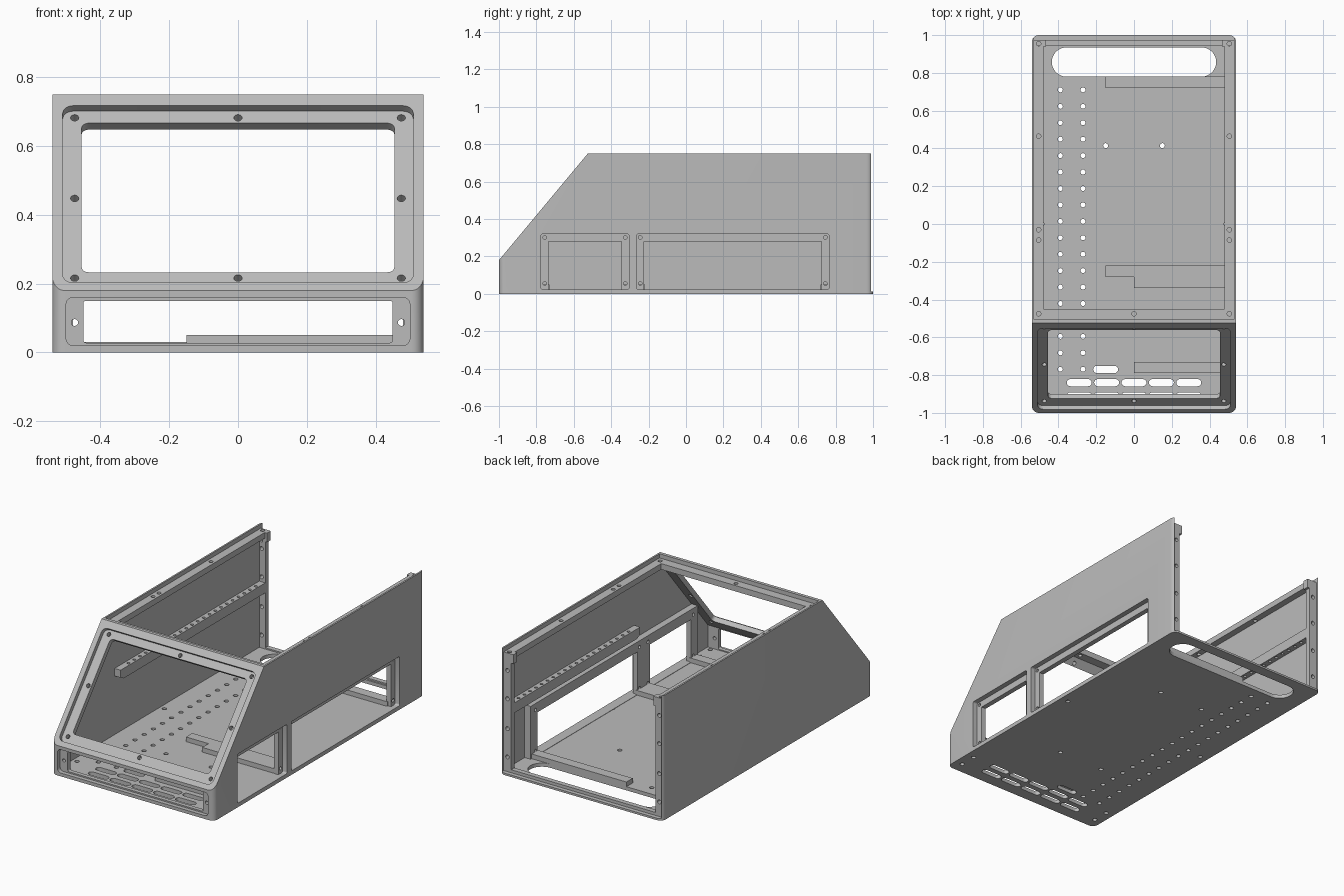
import bpy, bmesh, math
from mathutils import Matrix, Vector

old = bpy.data.objects.get("Cube")
if old:
    bpy.data.objects.remove(old, do_unlink=True)

grey = bpy.data.materials.new("plain_grey")
grey.use_nodes = True
grey.diffuse_color = (0.5, 0.5, 0.5, 1)
bsdf = next(n for n in grey.node_tree.nodes if n.type == 'BSDF_PRINCIPLED')
bsdf.inputs["Base Color"].default_value = grey.diffuse_color
bsdf.inputs["Roughness"].default_value = 0.6


def frame(u, v, origin):
    """Matrix with local axes u, v and u x v, placed at origin."""
    u, v = Vector(u), Vector(v)
    return Matrix.Translation(origin) @ Matrix((u, v, u.cross(v))).transposed().to_4x4()


X, Y, Z = (1, 0, 0), (0, 1, 0), (0, 0, 1)
SLOPE = (0, 0.64, 0.768)
LEVEL = Matrix.Identity(4)
FRONT = frame(X, Z, (0, -1, 0))
PANEL = frame(X, SLOPE, (0, -1, 0.18))
SIDE = frame(Y, Z, (0.54, 0, 0))
MIDDLE = frame(Y, Z, (0, 0, 0))


def prism(bm, pts, lo, hi, mat):
    """Extrude an outline along the local third axis."""
    bottom = [bm.verts.new(mat @ Vector((a, b, lo))) for a, b in pts]
    top = [bm.verts.new(mat @ Vector((a, b, hi))) for a, b in pts]
    bm.faces.new(bottom[::-1])
    bm.faces.new(top)
    for i in range(len(pts)):
        j = (i + 1) % len(pts)
        bm.faces.new((bottom[i], bottom[j], top[j], top[i]))


def rect(u0, u1, v0, v1, r=0.0, n=4):
    """Rectangle outline with optional round corners."""
    if r == 0:
        return [(u0, v0), (u1, v0), (u1, v1), (u0, v1)]
    pts = []
    corners = [(u1 - r, v1 - r), (u0 + r, v1 - r), (u0 + r, v0 + r), (u1 - r, v0 + r)]
    for k, (cu, cv) in enumerate(corners):
        for i in range(n + 1):
            a = math.pi / 2 * (k + i / n)
            p = (cu + r * math.cos(a), cv + r * math.sin(a))
            if not pts or math.dist(p, pts[-1]) > 1e-5:
                pts.append(p)
    if math.dist(pts[0], pts[-1]) < 1e-5:
        pts.pop()
    return pts


def hole(u, v, r=0.012):
    return rect(u - r, u + r, v - r, v + r, r, 4)


def make(name, pieces):
    """One object from (outline, low, high, frame) pieces."""
    bm = bmesh.new()
    for piece in pieces:
        prism(bm, *piece)
    bmesh.ops.recalc_face_normals(bm, faces=bm.faces)
    mesh = bpy.data.meshes.new(name)
    bm.to_mesh(mesh)
    bm.free()
    mesh.materials.append(grey)
    ob = bpy.data.objects.new(name, mesh)
    bpy.context.collection.objects.link(ob)
    return ob


def cut(targets, pieces, op='DIFFERENCE'):
    tool = make("cutter", pieces)
    tool.hide_render = True
    for ob in targets:
        bpy.context.view_layer.objects.active = ob
        mod = ob.modifiers.new("cut", 'BOOLEAN')
        mod.operation, mod.solver, mod.object = op, 'EXACT', tool
        bpy.ops.object.modifier_apply(modifier=mod.name)
    bpy.data.objects.remove(tool, do_unlink=True)


# Outer body: rounded plan trimmed to the sloped side profile
shell = make("case_shell", [(rect(-0.54, 0.54, -1, 1, 0.035, 6), 0, 0.75, LEVEL)])
cut([shell], [([(-1.2, -0.1), (-1.2, -0.06), (-1, 0.18), (-0.525, 0.75), (-0.4, 0.9),
                (1.2, 0.9), (1.2, -0.1)], -0.7, 0.7, MIDDLE)], 'INTERSECT')

# Hollow interior, open top and back, and the ledge for the cover
cut([shell], [([(-0.95, 0.022), (-0.95, 0.155), (-0.504, 0.69), (0.945, 0.69),
                (0.945, 0.022)], -0.52, 0.52, MIDDLE)])
cut([shell], [([(-0.45, 0.5), (-0.45, 0.85), (1.1, 0.85), (1.1, 0.03),
                (0.9, 0.03), (0.9, 0.5)], -0.48, 0.48, MIDDLE)])
cut([shell], [([(-0.505, 0.725), (-0.505, 0.85), (1.1, 0.85), (1.1, 0.012),
                (0.975, 0.012), (0.975, 0.725)], -0.53, 0.53, MIDDLE)])

# Thick frame inside the wall with the side openings
side_frame = make("side_opening_frame", [(rect(-0.8, 0.79, 0.01, 0.34), -0.06, -0.01, SIDE)])
walls = [shell, side_frame]

# Shallow seats for the cover plates
side_spans = [(-0.775, -0.305), (-0.265, 0.765)]
seats = [(rect(-0.51, 0.51, 0.03, 0.70, 0.03), -0.025, 0.1, PANEL),
         (rect(-0.5, 0.5, 0.02, 0.16, 0.02), -0.025, 0.1, FRONT)]
seats += [(rect(a, b, 0.024, 0.32, 0.01), -0.03, 0.1, SIDE) for a, b in side_spans]
cut(walls, seats)

# Through openings and screw holes in the seats
cuts = [(rect(-0.455, 0.455, 0.09, 0.655, 0.02), -0.07, 0.1, PANEL),
        (rect(-0.45, 0.45, 0.028, 0.15, 0.008), -0.07, 0.1, FRONT)]
for a, b in side_spans:
    cuts.append((rect(a + 0.04, b - 0.04, 0.024, 0.28), -0.09, 0.1, SIDE))
    cuts += [(hole(u, v, 0.01), -0.09, 0.1, SIDE)
             for u in (a + 0.02, b - 0.02) for v in (0.055, 0.302)]
for x in (-0.475, 0, 0.475):
    for s in (0.068, 0.37, 0.675):
        if x or s != 0.37:
            cuts.append((hole(x, s), -0.07, 0.1, PANEL))
    if x:
        cuts.append((hole(x, 0.087, 0.01), -0.07, 0.1, FRONT))
cut(walls, cuts)

# Screw holes in the top ledge and the back posts
ledge = [(hole(0, -0.475), 0.66, 0.8, LEVEL)]
for x in (-0.505, 0.505):
    ledge += [(hole(x, y), 0.66, 0.8, LEVEL) for y in (-0.475, -0.085, -0.03, 0.465, 0.955)]
    ledge += [(hole(x, z), -2.1, -1.9, FRONT) for z in (0.1, 0.27, 0.45, 0.62)]
cut([shell], ledge)

# Floor: handle slot, vents, mounting grid and fixing holes
floor = [(rect(-0.435, 0.435, 0.78, 0.935, 0.0775, 8), -0.1, 0.04, LEVEL)]
vents = [(0.145 * i, y) for i in range(-2, 3) for y in (-0.91, -0.84)] + [(-0.15, -0.77)]
floor += [(rect(x - 0.066, x + 0.066, y - 0.019, y + 0.019, 0.019), -0.1, 0.04, LEVEL)
          for x, y in vents]
spots = [(x, 0.71 - 0.087 * i) for x in (-0.39, -0.27) for i in range(18)]
spots += [(x, y) for x in (-0.15, 0.15) for y in (-0.47, 0.415)]
spots += [(x, y) for x in (-0.49, 0.49) for y in (-0.93, -0.83, 0)]
floor += [(hole(x, y, 0.013), -0.1, 0.04, LEVEL) for x, y in spots]
cut([shell], floor)

# Raised bars on the floor
bars = {"rear_floor_bar": (-0.15, 0.72, 0.78), "middle_floor_bar": (-0.15, -0.28, -0.22),
        "middle_floor_step": (0, -0.34, -0.275), "front_floor_bar": (0, -0.79, -0.73)}
parts = [make(name, [(rect(x, 0.49, y0, y1), 0.015, 0.05, LEVEL)])
         for name, (x, y0, y1) in bars.items()]

# Drilled rails with a tapered front end, and top corner tabs
for name, side, start in (("left", 1, -0.25), ("right", -1, -0.43)):
    lo, hi = sorted((side * 0.48, side * 0.53))
    rail = make(name + "_rail", [([(start, 0.42), (start, 0.375), (start + 0.03, 0.36),
                                   (0.95, 0.36), (0.95, 0.42)], lo, hi, MIDDLE)])
    count = int((0.88 - start) / 0.055)
    cut([rail], [(hole(side * 0.498, 0.88 - 0.055 * i, 0.009), 0.3, 0.5, LEVEL)
                 for i in range(count)])
    lo, hi = sorted((side * 0.465, side * 0.49))
    tab = make(name + "_corner_tab", [(rect(lo, hi, 0.94, 0.975), 0.67, 0.725, LEVEL)])
    parts += [rail, tab]

# Soft shading on rounded corners, crisp edges elsewhere
bpy.ops.object.select_all(action='DESELECT')
for ob in walls + parts:
    ob.select_set(True)
bpy.context.view_layer.objects.active = shell
bpy.ops.object.shade_smooth_by_angle(angle=math.radians(31))
